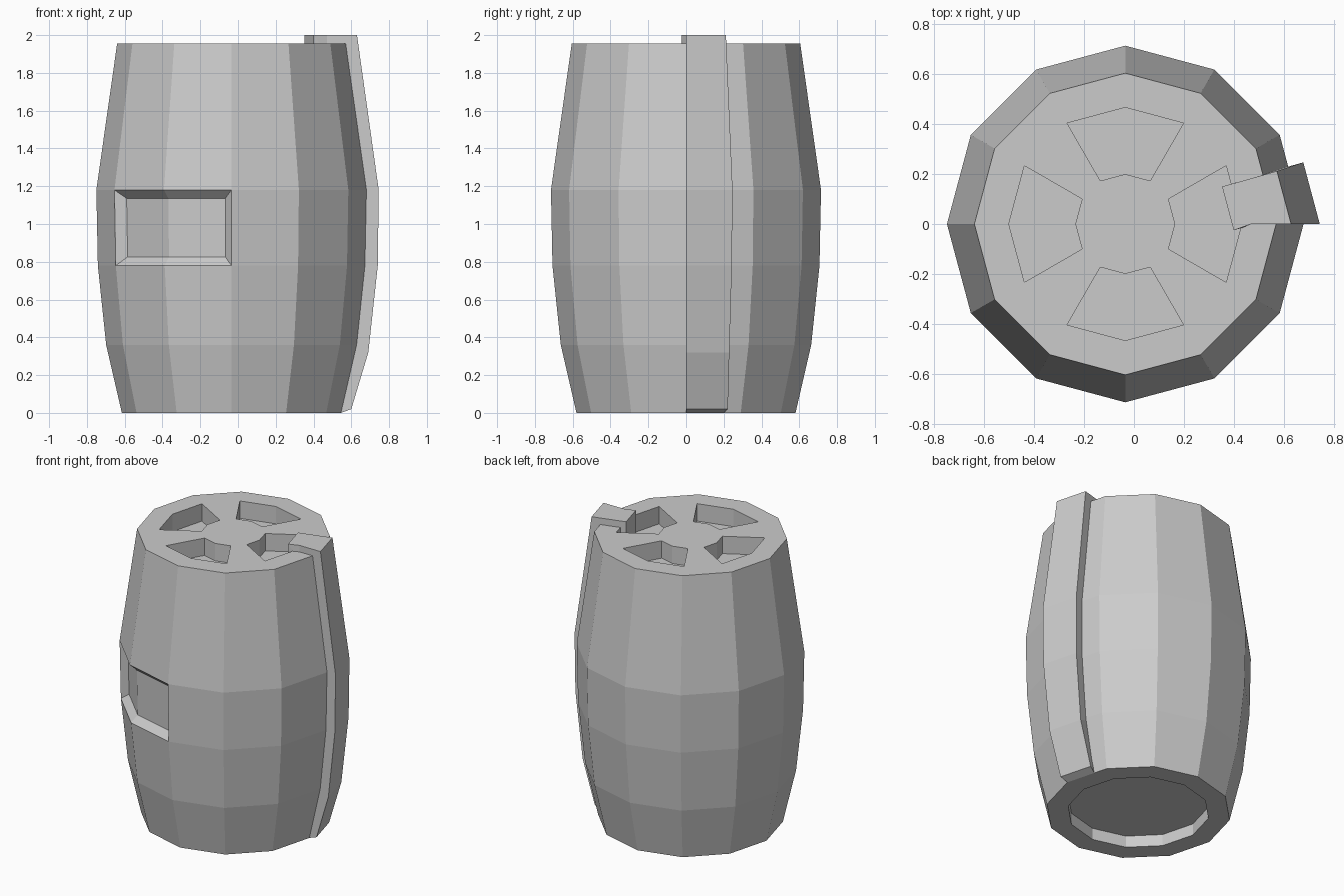
import bpy, bmesh
from math import cos, sin, radians

if "Cube" in bpy.data.objects:
    bpy.data.objects.remove(bpy.data.objects["Cube"])

SEG = 12
CX = -0.035          # barrel axis is slightly left of the origin


def finish(bm, name):
    bmesh.ops.recalc_face_normals(bm, faces=bm.faces)
    mesh = bpy.data.meshes.new(name)
    bm.to_mesh(mesh)
    bm.free()
    obj = bpy.data.objects.new(name, mesh)
    bpy.context.collection.objects.link(obj)
    return obj


# Barrel: 12-sided revolved profile, from recessed base up to the lid centre
profile = [(0.445, 0.08), (0.445, 0), (0.58, 0), (0.663, 0.36), (0.707, 0.78),
           (0.715, 1.18), (0.605, 1.955), (0.467, 1.955), (0.2, 1.955)]
bm = bmesh.new()
rings = [[bm.verts.new((CX + r * cos(radians(30 * k)), r * sin(radians(30 * k)), z))
          for k in range(SEG)] for r, z in profile]
bands = []
for a, b in zip(rings, rings[1:]):
    bands.append([bm.faces.new((a[k], a[(k + 1) % SEG], b[(k + 1) % SEG], b[k]))
                  for k in range(SEG)])
bm.faces.new(rings[0][::-1])
bm.faces.new(rings[-1])
bmesh.ops.recalc_face_normals(bm, faces=bm.faces)

# Four lid pockets, each two segments wide
pockets = [f for k, f in enumerate(bands[7]) if k % 3 != 1]
bmesh.ops.inset_region(bm, faces=pockets, thickness=0, depth=0)
for v in {v for f in pockets for v in f.verts}:
    v.co.z -= 0.12

# Label recess on the front left
bm.normal_update()
bmesh.ops.inset_region(bm, faces=[bands[4][7], bands[4][8]],
                       thickness=0.045, depth=-0.045, use_even_offset=True)
finish(bm, "barrel")

# Lever: safety handle hooked into a lid pocket and running down the side
# each station: outer x, z, near y, far y | inner x, z, near y, far y
stations = [
    ((0.40, 1.84, -0.025, 0.15), (0.435, 1.84, -0.015, 0.16)),
    ((0.40, 2.0, -0.025, 0.15), (0.435, 1.955, -0.015, 0.16)),
    ((0.47, 2.0, 0, 0.17), (0.47, 1.955, 0, 0.17)),
    ((0.63, 2.0, 0, 0.212), (0.545, 1.94, 0, 0.19)),
    ((0.745, 1.18, 0, 0.247), (0.64, 1.18, 0, 0.22)),
    ((0.74, 0.78, 0, 0.243), (0.635, 0.78, 0, 0.215)),
    ((0.69, 0.32, 0, 0.23), (0.585, 0.36, 0, 0.20)),
    ((0.60, 0.02, 0, 0.222), (0.53, 0.03, 0, 0.19)),
    ((0.545, 0.0, 0, 0.20), (0.53, 0.01, 0, 0.19)),
]
bm = bmesh.new()
loops = []
for outer, inner in stations:
    pts = []
    for (x, z, near, far), flip in ((outer, False), (inner, True)):
        pair = [(x - 0.268 * (y - near), y, z) for y in (near, far)]
        pts += pair[::-1] if flip else pair
    loops.append([bm.verts.new(p) for p in pts])
for a, b in zip(loops, loops[1:]):
    for k in range(4):
        bm.faces.new((a[k], a[(k + 1) % 4], b[(k + 1) % 4], b[k]))
bm.faces.new(loops[0][::-1])
bm.faces.new(loops[-1])
finish(bm, "lever")
